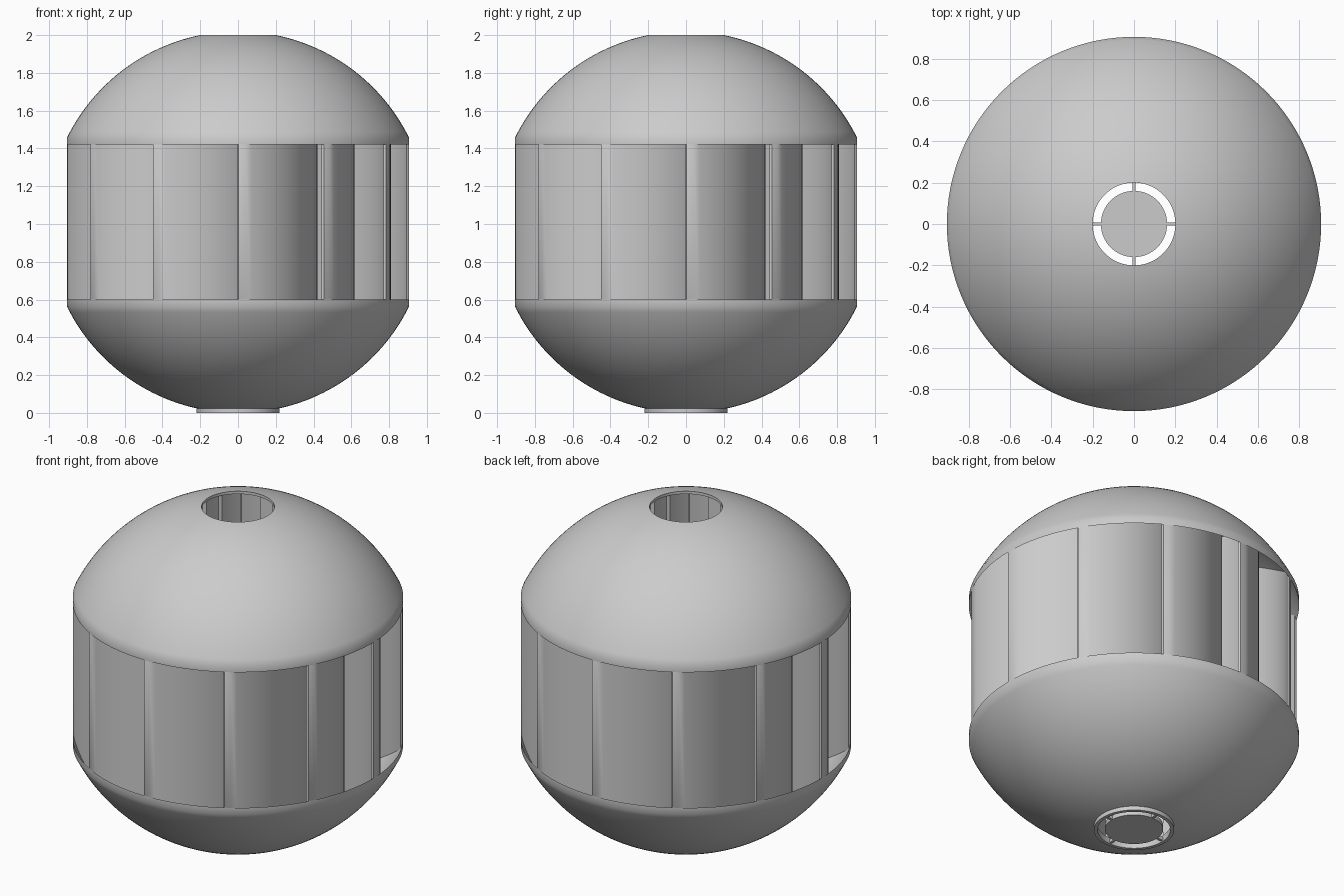
import bpy, bmesh, math
from math import sin, cos, sqrt, pi, radians

old = bpy.data.objects.get("Cube")
if old:
    bpy.data.objects.remove(old, do_unlink=True)

MID = 1.01          # height of the sphere centre
R_OUT, R_IN = 1.01, 0.9935
RIM, HOLE = 0.905, 0.2
SEGS = 128

grey = bpy.data.materials.new("plain_grey")
grey.use_nodes = True
colour = (0.6, 0.6, 0.6, 1)
grey.diffuse_color = colour
grey.node_tree.nodes["Principled BSDF"].inputs["Base Color"].default_value = colour


def finish(bm, name, angle=30):
    bmesh.ops.recalc_face_normals(bm, faces=bm.faces)
    mesh = bpy.data.meshes.new(name)
    bm.to_mesh(mesh)
    bm.free()
    mesh.materials.append(grey)
    obj = bpy.data.objects.new(name, mesh)
    bpy.context.collection.objects.link(obj)
    bpy.ops.object.select_all(action='DESELECT')
    obj.select_set(True)
    bpy.context.view_layer.objects.active = obj
    bpy.ops.object.shade_smooth_by_angle(angle=radians(angle))
    return obj


def lathe(name, profile):
    """Revolve a closed (radius, z) outline about the z axis."""
    bm = bmesh.new()
    rings = [[bm.verts.new((r * cos(2 * pi * i / SEGS), r * sin(2 * pi * i / SEGS), z))
              for i in range(SEGS)] for r, z in profile]
    for a, b in zip(rings, rings[1:] + rings[:1]):
        for i in range(SEGS):
            j = (i + 1) % SEGS
            bm.faces.new((a[i], a[j], b[j], b[i]))
    return finish(bm, name)


def sphere_arc(radius, steps=28):
    """Meridian points from the hole out to the rim."""
    a0, a1 = math.asin(HOLE / radius), math.asin(RIM / radius)
    angles = [a0 + (a1 - a0) * i / steps for i in range(steps + 1)]
    return [(radius * sin(a), radius * cos(a)) for a in angles]


# Hollow domes, open at the pole
shell = sphere_arc(R_OUT) + sphere_arc(R_IN)[::-1]
for name, side in (("top_dome", 1), ("bottom_dome", -1)):
    lathe(name, [(r, MID + side * z) for r, z in shell])

# Collar around the lower opening
lathe("bottom_collar", [(HOLE, 0), (0.22, 0), (0.22, 0.03), (HOLE, 0.03)])


# Curved vanes: one circular sweep from the rim to the central shaft
def vane(name, turn, thick=0.025, steps=36):
    heading, bend = radians(18), 0.59
    cx, cy = -bend * sin(heading), -RIM + bend * cos(heading)
    start, end = heading - pi / 2, radians(51)
    bm = bmesh.new()
    sections = []
    for i in range(steps + 1):
        a = start + (end - start) * i / steps
        section = []
        for rad in (bend - thick / 2, bend + thick / 2):
            x, y = cx + rad * cos(a), cy + rad * sin(a)
            r = math.hypot(x, y)
            if r > RIM - 0.001:
                x, y = x * (RIM - 0.001) / r, y * (RIM - 0.001) / r
                r = RIM - 0.001
            h = sqrt((R_IN + 0.006) ** 2 - r * r)
            px, py = x * cos(turn) - y * sin(turn), x * sin(turn) + y * cos(turn)
            section += [bm.verts.new((px, py, MID - h)), bm.verts.new((px, py, MID + h))]
        sections.append((section[0], section[1], section[3], section[2]))
    for s, t in zip(sections, sections[1:]):
        for k in range(4):
            n = (k + 1) % 4
            bm.faces.new((s[k], s[n], t[n], t[k]))
    bm.faces.new(sections[0])
    bm.faces.new(sections[-1])
    finish(bm, name)


for i in range(12):
    vane(f"vane_{i + 1}", i * pi / 6)

# Hub plate held in the lower opening by four spokes
bm = bmesh.new()
bmesh.ops.create_cone(bm, cap_ends=True, segments=SEGS, radius1=0.16, radius2=0.16, depth=0.025)
bmesh.ops.translate(bm, verts=bm.verts, vec=(0, 0, 0.0165))
finish(bm, "hub_plate")
for i in range(4):
    a = i * pi / 2
    bm = bmesh.new()
    bmesh.ops.create_cube(bm, size=1)
    for v in bm.verts:
        x, y = 0.18 + v.co.x * 0.05, v.co.y * 0.015
        v.co = (x * cos(a) - y * sin(a), x * sin(a) + y * cos(a), 0.0165 + v.co.z * 0.02)
    finish(bm, f"hub_spoke_{i + 1}")
